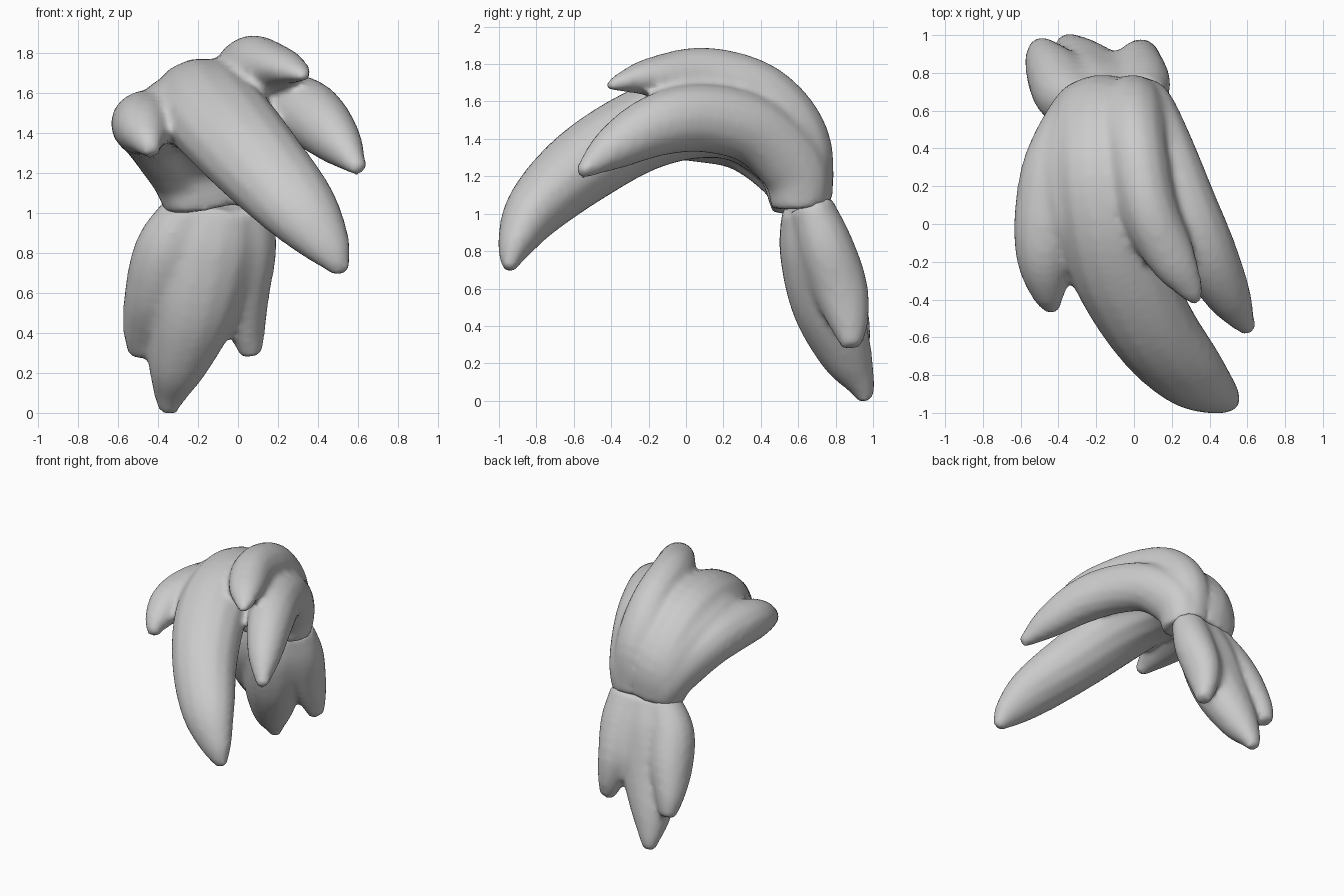
import bpy, bmesh, math
from mathutils import Vector

grey = bpy.data.materials.new("light grey")
grey.diffuse_color = (0.6, 0.6, 0.6, 1)
SIDES, STEPS = 14, 5


def spline(points):
    """Catmull-Rom through rows of x, y, z, half width, half depth."""
    p = [Vector(q) for q in points]
    p = [p[0] * 2 - p[1]] + p + [p[-1] * 2 - p[-2]]
    rows = []
    for i in range(1, len(p) - 2):
        a, b, c, d = p[i - 1:i + 3]
        for k in range(STEPS):
            t = k / STEPS
            rows.append(0.5 * (2 * b + (c - a) * t + (2 * a - 5 * b + 4 * c - d) * t * t
                               + (3 * b - a - 3 * c + d) * t ** 3))
    return rows + [p[-2]]


def add_lock(bm, *points):
    """One closed, tapering lock running from the root to the tip."""
    rows = spline(points)
    centres = [Vector(r[:3]) for r in rows]
    rings = []
    for i, r in enumerate(rows):
        tangent = (centres[min(i + 1, len(rows) - 1)] - centres[max(i - 1, 0)]).normalized()
        side = Vector((1, 0, 0))
        side = (side - tangent * side.dot(tangent)).normalized()
        depth = tangent.cross(side)
        ring = []
        for k in range(SIDES):
            a = 2 * math.pi * k / SIDES
            ring.append(bm.verts.new(centres[i] + side * r[3] * math.cos(a)
                                     + depth * r[4] * math.sin(a)))
        rings.append(ring)
    for lo, hi in zip(rings, rings[1:]):
        for k in range(SIDES):
            n = (k + 1) % SIDES
            bm.faces.new((lo[k], lo[n], hi[n], hi[k]))
    bm.faces.new(rings[0][::-1])
    bm.faces.new(rings[-1])


def finish(bm, name):
    """Fuse the locks of a bunch into one smooth skin."""
    bmesh.ops.recalc_face_normals(bm, faces=bm.faces)
    mesh = bpy.data.meshes.new(name)
    bm.to_mesh(mesh)
    bm.free()
    mesh.materials.append(grey)
    mesh.shade_smooth()
    obj = bpy.data.objects.new(name, mesh)
    bpy.context.collection.objects.link(obj)
    fuse = obj.modifiers.new("fuse", 'REMESH')
    fuse.mode = 'VOXEL'
    fuse.voxel_size = 0.022
    fuse.use_smooth_shade = True
    soften = obj.modifiers.new("soften", 'SMOOTH')
    soften.factor = 0.5
    soften.iterations = 8


# Upper bunch: rises from the tie and sweeps over to the front
bm = bmesh.new()
# large middle lock
add_lock(bm, (-0.13, 0.62, 1.04, 0.20, 0.165), (-0.18, 0.565, 1.30, 0.24, 0.215),
         (-0.19, 0.33, 1.50, 0.26, 0.24), (-0.16, 0.05, 1.53, 0.26, 0.24),
         (-0.07, -0.25, 1.44, 0.265, 0.225), (0.10, -0.56, 1.25, 0.24, 0.21),
         (0.30, -0.80, 1.03, 0.20, 0.165), (0.445, -0.91, 0.84, 0.125, 0.10),
         (0.525, -0.95, 0.70, 0.04, 0.035))
# top lock
add_lock(bm, (0.01, 0.63, 1.055, 0.15, 0.16), (-0.01, 0.58, 1.38, 0.18, 0.195),
         (0.01, 0.39, 1.62, 0.17, 0.19), (0.075, 0.08, 1.705, 0.16, 0.19),
         (0.20, -0.18, 1.73, 0.13, 0.11), (0.295, -0.34, 1.705, 0.075, 0.055),
         (0.335, -0.42, 1.68, 0.03, 0.025))
# right lock
add_lock(bm, (0.05, 0.61, 1.04, 0.13, 0.155), (0.085, 0.575, 1.24, 0.145, 0.18),
         (0.165, 0.37, 1.44, 0.165, 0.185), (0.265, 0.10, 1.51, 0.175, 0.185),
         (0.38, -0.15, 1.475, 0.165, 0.17), (0.505, -0.39, 1.35, 0.12, 0.12),
         (0.61, -0.57, 1.215, 0.04, 0.035))
# left lock
add_lock(bm, (-0.24, 0.61, 1.04, 0.13, 0.155), (-0.30, 0.56, 1.22, 0.155, 0.18),
         (-0.41, 0.32, 1.40, 0.175, 0.18), (-0.46, 0.05, 1.445, 0.175, 0.17),
         (-0.475, -0.18, 1.43, 0.15, 0.145), (-0.455, -0.36, 1.37, 0.095, 0.09),
         (-0.43, -0.455, 1.30, 0.04, 0.04))
# web joining the left and middle locks
add_lock(bm, (-0.20, 0.62, 1.05, 0.14, 0.155), (-0.25, 0.57, 1.28, 0.18, 0.19),
         (-0.32, 0.33, 1.46, 0.18, 0.19), (-0.32, 0.05, 1.50, 0.17, 0.18),
         (-0.30, -0.18, 1.46, 0.10, 0.11))
finish(bm, "upper_hair_bunch")

# Lower bunch: hangs from the tie and leans backwards
bm = bmesh.new()
# long middle lock
add_lock(bm, (-0.10, 0.64, 1.04, 0.21, 0.13), (-0.15, 0.68, 0.82, 0.25, 0.185),
         (-0.22, 0.75, 0.52, 0.225, 0.19), (-0.30, 0.855, 0.25, 0.155, 0.145),
         (-0.34, 0.935, 0.09, 0.085, 0.08), (-0.35, 0.965, 0.0, 0.045, 0.04))
# short left lock
add_lock(bm, (-0.24, 0.63, 1.03, 0.125, 0.125), (-0.345, 0.68, 0.82, 0.17, 0.17),
         (-0.415, 0.78, 0.60, 0.155, 0.165), (-0.475, 0.88, 0.42, 0.105, 0.11),
         (-0.495, 0.94, 0.285, 0.055, 0.055))
# short right lock
add_lock(bm, (0.03, 0.67, 1.05, 0.14, 0.115), (0.04, 0.745, 0.83, 0.155, 0.15),
         (0.03, 0.825, 0.60, 0.13, 0.15), (0.045, 0.87, 0.42, 0.095, 0.11),
         (0.07, 0.885, 0.285, 0.055, 0.055))
# web joining the right and middle locks
add_lock(bm, (-0.04, 0.66, 1.04, 0.13, 0.115), (-0.06, 0.73, 0.80, 0.14, 0.14),
         (-0.07, 0.80, 0.60, 0.11, 0.125), (-0.08, 0.84, 0.45, 0.06, 0.08))
finish(bm, "lower_hair_bunch")
